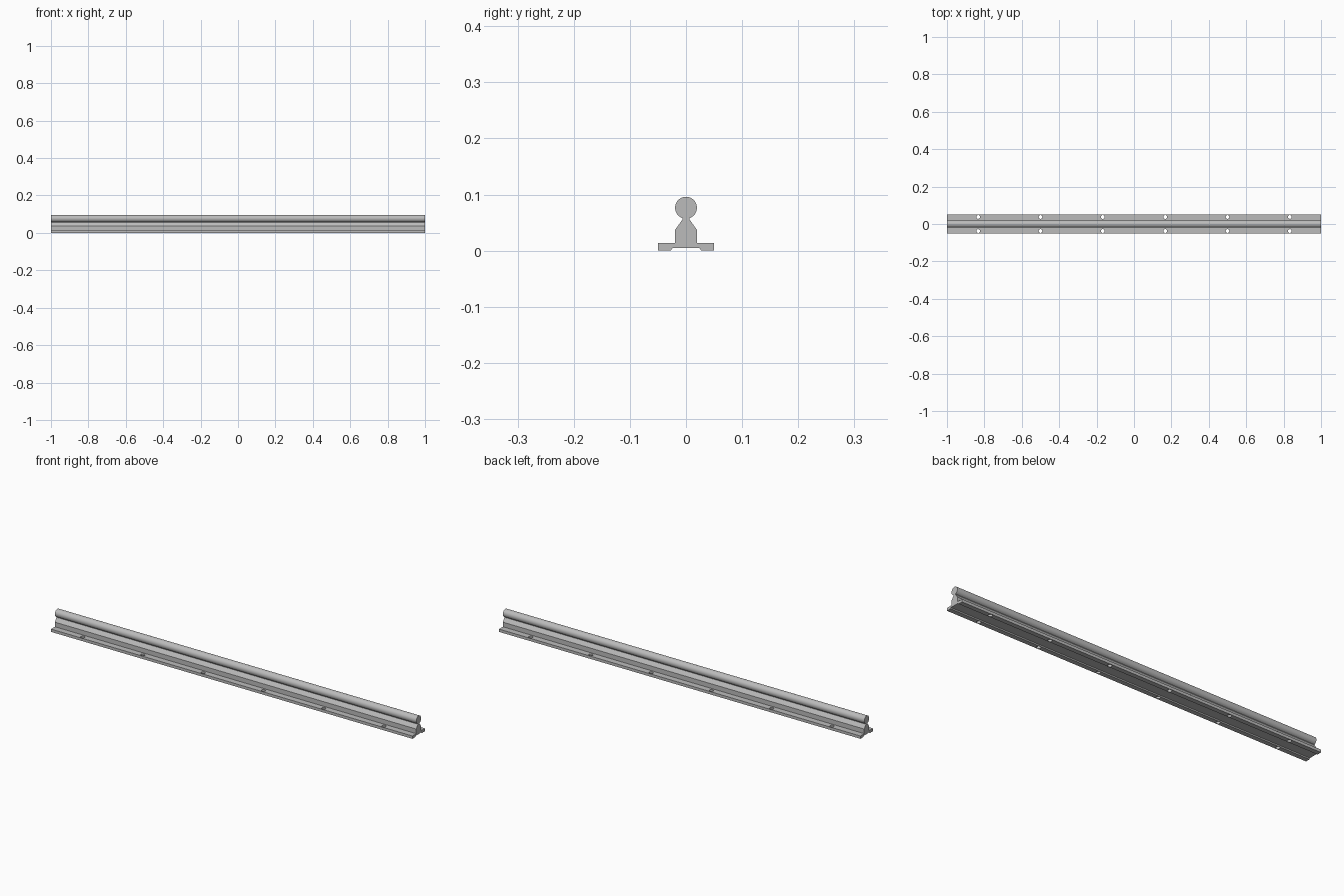
import bpy, bmesh, math
from mathutils import Matrix

cube = bpy.data.objects.get("Cube")
if cube:
    bpy.data.objects.remove(cube, do_unlink=True)

LENGTH = 2.0
SHAFT_RADIUS = 0.0195
SHAFT_HEIGHT = 0.0765
HOLE_RADIUS = 0.01
HOLE_OFFSET = 0.0375

grey = bpy.data.materials.new("brushed grey metal")
grey.use_nodes = True
colour = (0.5, 0.5, 0.5, 1)
grey.diffuse_color = colour
grey.node_tree.nodes["Principled BSDF"].inputs["Base Color"].default_value = colour


def make_object(name, bm):
    bmesh.ops.recalc_face_normals(bm, faces=bm.faces)
    mesh = bpy.data.meshes.new(name)
    bm.to_mesh(mesh)
    bm.free()
    mesh.materials.append(grey)
    obj = bpy.data.objects.new(name, mesh)
    bpy.context.collection.objects.link(obj)
    return obj


def select_only(obj):
    bpy.ops.object.select_all(action="DESELECT")
    obj.select_set(True)
    bpy.context.view_layer.objects.active = obj


def extrude_profile(name, points):
    """Sweep a (y, z) outline along the full length of the rail."""
    bm = bmesh.new()
    face = bm.faces.new([bm.verts.new((-LENGTH / 2, y, z)) for y, z in points])
    result = bmesh.ops.extrude_face_region(bm, geom=[face], use_keep_orig=True)
    moved = [v for v in result["geom"] if isinstance(v, bmesh.types.BMVert)]
    bmesh.ops.translate(bm, verts=moved, vec=(LENGTH, 0, 0))
    return make_object(name, bm)


# Support: flanged foot with a relieved underside, web and tapered neck
half = [(0.024, 0.005), (0.027, 0.0), (0.05, 0.0), (0.05, 0.014),
        (0.0195, 0.014), (0.0195, 0.037), (0.006, 0.056), (0.006, 0.062)]
support = extrude_profile("support_rail", half + [(-y, z) for y, z in reversed(half)])

# Mounting holes: six pairs through the flanges
bm = bmesh.new()
for i in range(6):
    x = (i - 2.5) * LENGTH / 6
    for side in (-1, 1):
        bmesh.ops.create_cone(bm, cap_ends=True, segments=24, depth=0.1,
                              radius1=HOLE_RADIUS, radius2=HOLE_RADIUS,
                              matrix=Matrix.Translation((x, side * HOLE_OFFSET, 0)))
cutter = make_object("hole_cutter", bm)
cutter.hide_render = True
cut = support.modifiers.new("mounting holes", "BOOLEAN")
cut.object = cutter
cut.solver = "EXACT"
select_only(support)
bpy.ops.object.modifier_apply(modifier=cut.name)
bpy.data.objects.remove(cutter, do_unlink=True)

# Shaft: round bar seated on the neck
bm = bmesh.new()
bmesh.ops.create_cone(bm, cap_ends=True, segments=48, depth=LENGTH,
                      radius1=SHAFT_RADIUS, radius2=SHAFT_RADIUS,
                      matrix=Matrix.Translation((0, 0, SHAFT_HEIGHT))
                      @ Matrix.Rotation(math.pi / 2, 4, "Y"))
shaft = make_object("round_shaft", bm)

for obj in (support, shaft):
    select_only(obj)
    bpy.ops.object.shade_smooth_by_angle(angle=math.radians(25))
